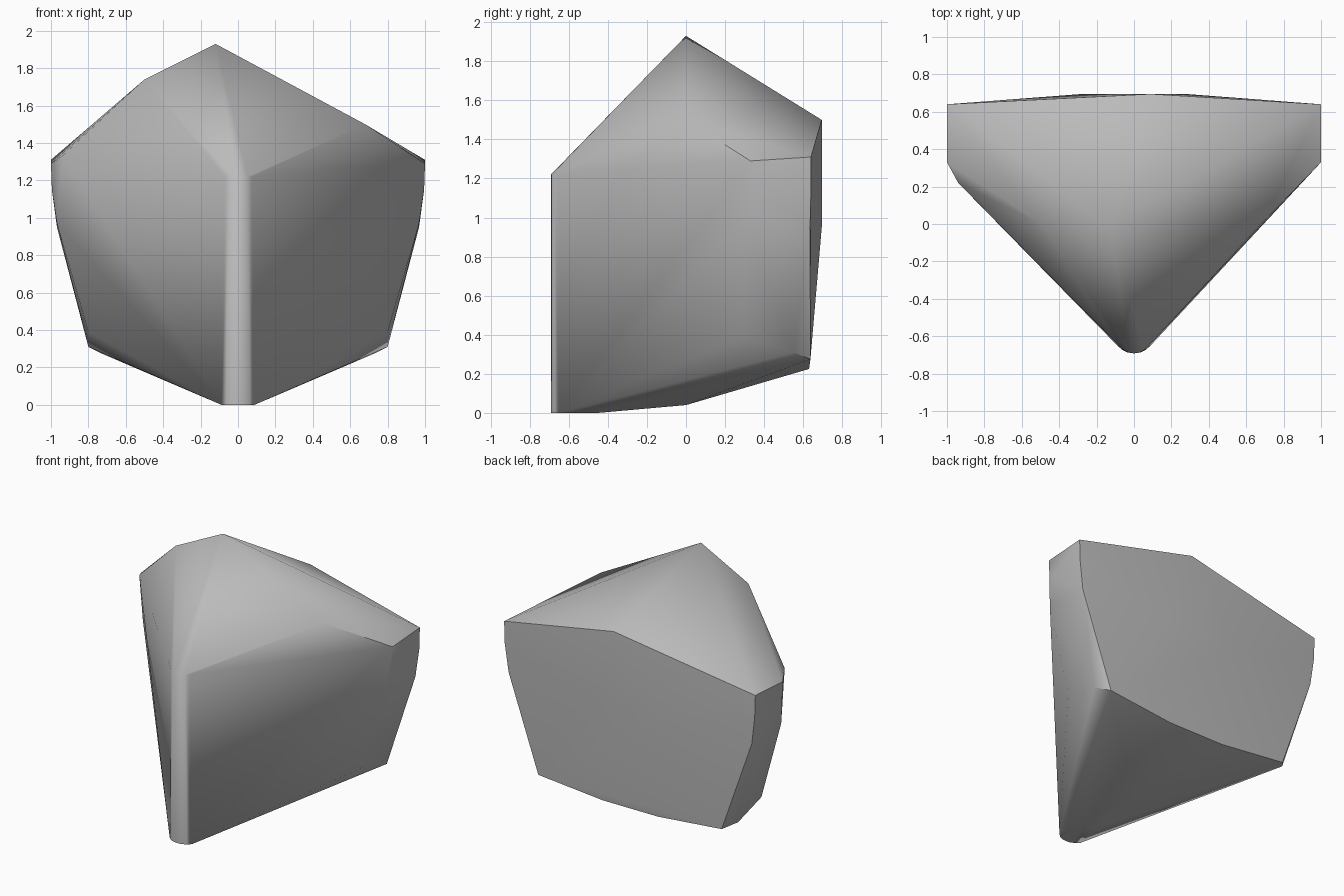
import bpy
import bmesh
import math

cube = bpy.data.objects.get("Cube")
if cube:
    bpy.data.objects.remove(cube, do_unlink=True)


def make_material(name, color):
    mat = bpy.data.materials.new(name)
    mat.use_nodes = True
    mat.diffuse_color = color
    bsdf = mat.node_tree.nodes["Principled BSDF"]
    bsdf.inputs["Base Color"].default_value = color
    bsdf.inputs["Roughness"].default_value = 0.9
    return mat


def mirrored(points):
    return points + [(-x, y, z) for x, y, z in points]


# Rounded vertical prow at the front
def prow_ring(z, radius, center_y, steps=6):
    ring = []
    for i in range(steps + 1):
        a = math.radians(-50 + 100 * i / steps)
        ring.append((radius * math.sin(a), center_y - radius * math.cos(a), z))
    return ring


prow = prow_ring(1.22, 0.095, -0.597) + prow_ring(0.0, 0.115, -0.577)

# Crown: lopsided peak, two shoulders and the rear crest
crown = [(-0.12, 0.0, 1.93), (-0.5, 0.005, 1.74), (0.68, 0.0, 1.5), (0.09, 0.695, 1.5),
         (-0.94, 0.22, 1.33)]

# Flanks: upper corners curving in to the lower chamfered corners
flanks = mirrored([
    (1.0, 0.33, 1.29), (1.0, 0.64, 1.31),
    (0.995, 0.345, 1.15), (0.995, 0.64, 1.15),
    (0.968, 0.3, 0.97), (0.968, 0.635, 0.95),
    (0.8, 0.285, 0.39), (0.8, 0.55, 0.31),
    (0.73, 0.637, 0.275),
])

# Bulging back and shallow keel underneath
back = mirrored([(0.28, 0.695, 0.95), (0.22, 0.63, 0.225)])
keel = [(0.0, 0.0, 0.04), (0.05, -0.45, 0.0), (-0.05, -0.45, 0.0)]

# Boulder: closed faceted skin around all the corner points
bm = bmesh.new()
for p in prow + crown + flanks + back + keel:
    bm.verts.new(p)
hull = bmesh.ops.convex_hull(bm, input=bm.verts[:])
spare = {g for g in hull["geom_interior"] + hull["geom_unused"]
         if isinstance(g, bmesh.types.BMVert)}
bmesh.ops.delete(bm, geom=list(spare), context='VERTS')
bmesh.ops.dissolve_limit(bm, angle_limit=math.radians(1.5),
                         verts=bm.verts[:], edges=bm.edges[:])
bmesh.ops.recalc_face_normals(bm, faces=bm.faces[:])

mesh = bpy.data.meshes.new("boulder")
bm.to_mesh(mesh)
bm.free()
mesh.materials.append(make_material("stone grey", (0.5, 0.5, 0.5, 1.0)))
boulder = bpy.data.objects.new("boulder", mesh)
bpy.context.collection.objects.link(boulder)

# Soft shading with crisp rims
bpy.ops.object.select_all(action='DESELECT')
boulder.select_set(True)
bpy.context.view_layer.objects.active = boulder
bpy.ops.object.shade_smooth_by_angle(angle=math.radians(45))
